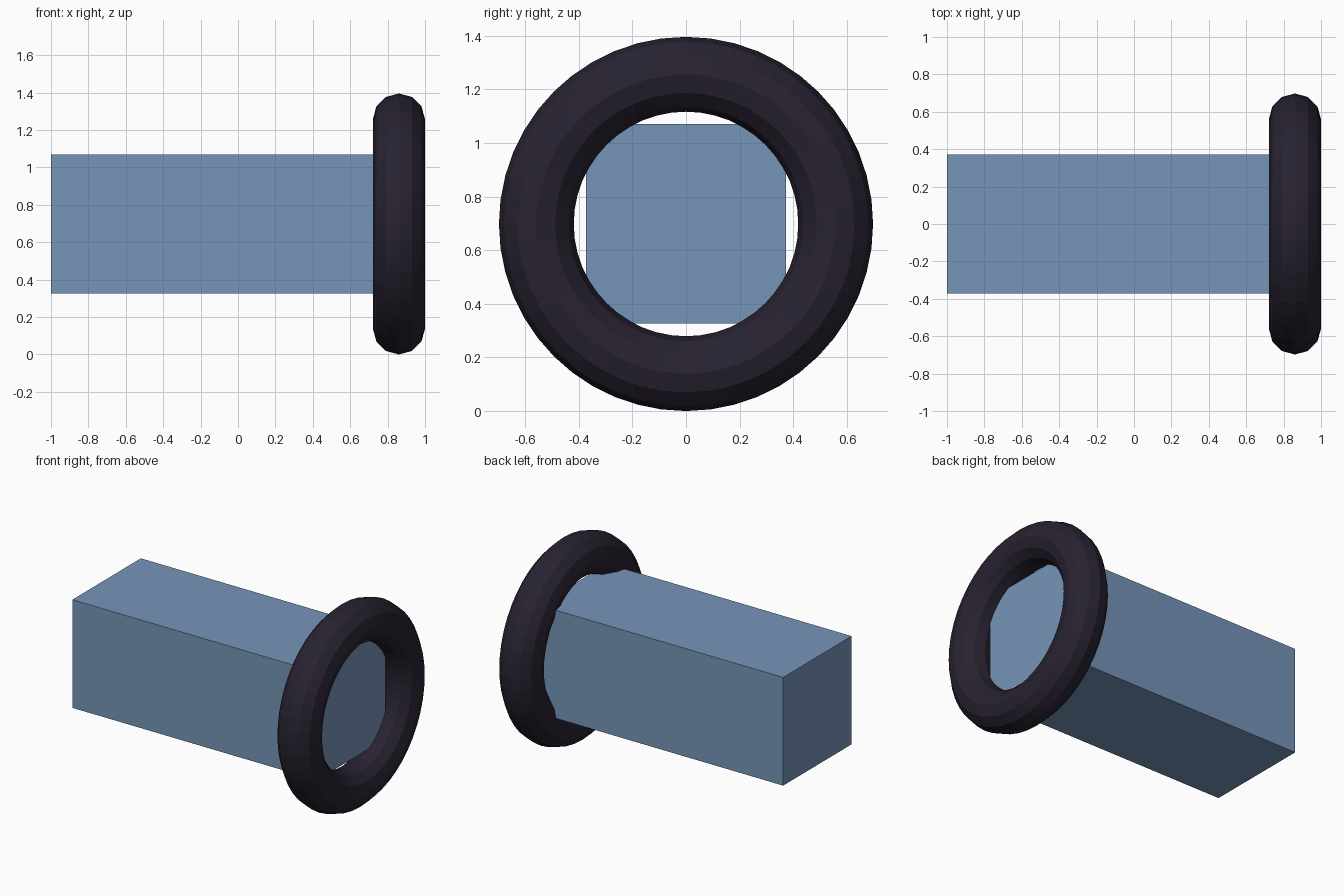
import bpy
from math import radians

if "Cube" in bpy.data.objects:
    bpy.data.objects.remove(bpy.data.objects["Cube"])

UNIT = 2 / 2.6875          # bar side length; bar is 2.5 times as long
MAJOR, MINOR = 0.75 * UNIT, 0.1875 * UNIT
RING_X = 1 - MINOR         # ring sits around the bar's end face
MID_Z = MAJOR + MINOR      # ring rests on the ground


def paint(obj, name, color):
    mat = bpy.data.materials.new(name)
    mat.diffuse_color = (*color, 1)
    mat.use_nodes = True
    mat.node_tree.nodes["Principled BSDF"].inputs["Base Color"].default_value = mat.diffuse_color
    obj.data.materials.append(mat)


# Square bar, running from x = -1 to the middle of the ring
length = 2.5 * UNIT
bpy.ops.mesh.primitive_cube_add(size=1, location=(-1 + length / 2, 0, MID_Z))
bar = bpy.context.object
bar.name = "square_bar"
for v in bar.data.vertices:
    v.co.x *= length
    v.co.y *= UNIT
    v.co.z *= UNIT
paint(bar, "steel_blue", (0.18, 0.30, 0.48))

# Dark ring around the end of the bar
bpy.ops.mesh.primitive_torus_add(
    major_radius=MAJOR, minor_radius=MINOR,
    major_segments=48, minor_segments=12,
    location=(RING_X, 0, MID_Z), rotation=(0, radians(90), 0))
ring = bpy.context.object
ring.name = "end_ring"
paint(ring, "dark_rubber", (0.021, 0.016, 0.030))
